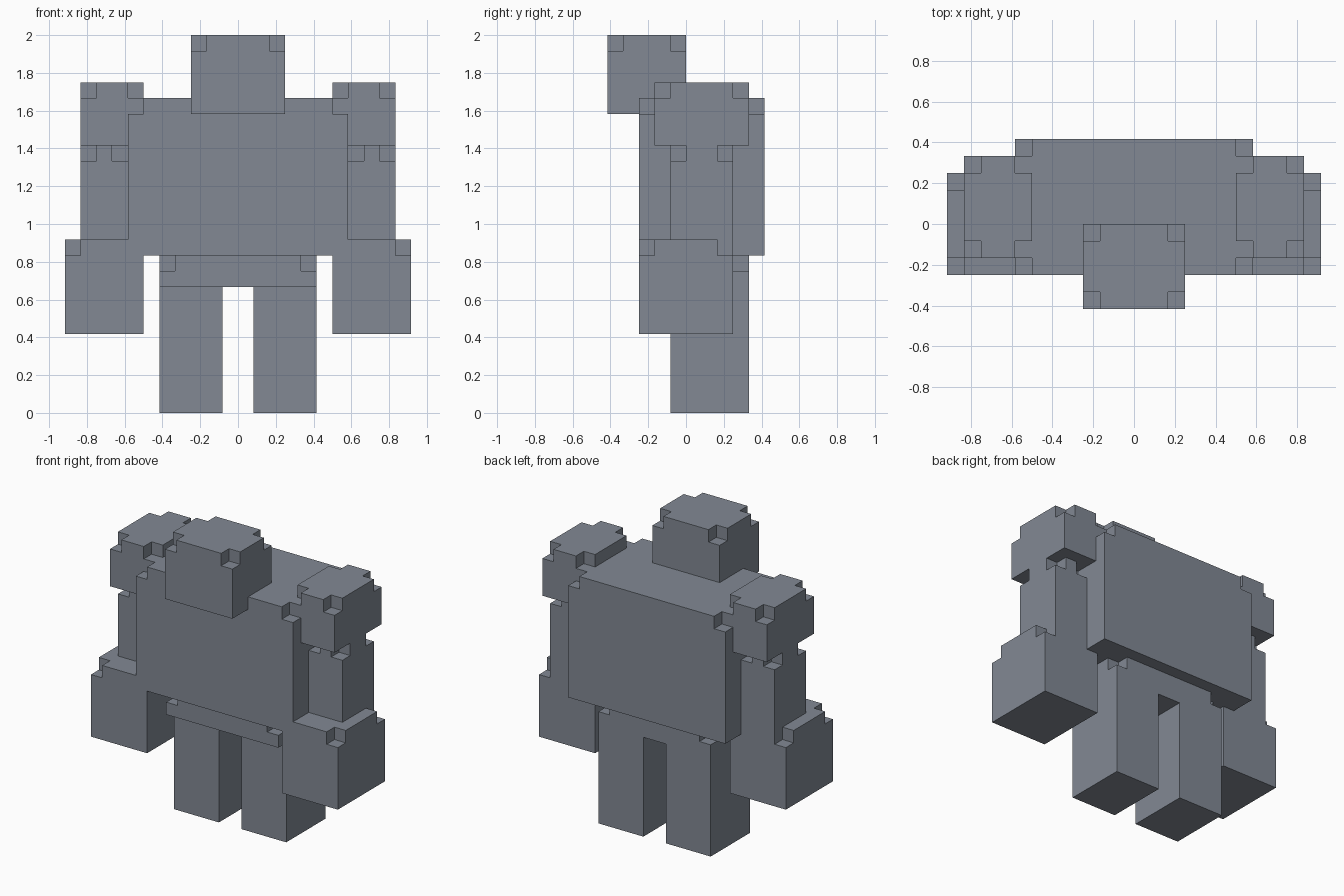
import bpy
import bmesh

if "Cube" in bpy.data.objects:
    bpy.data.objects.remove(bpy.data.objects["Cube"], do_unlink=True)

U = 1 / 12  # size of one block

# Single flat colour
grey = bpy.data.materials.new("slate_grey")
grey.use_nodes = True
COLOUR = (0.223, 0.25, 0.296, 1)
grey.diffuse_color = COLOUR
grey.node_tree.nodes["Principled BSDF"].inputs["Base Color"].default_value = COLOUR


def block(name, x, y, z, notched=True):
    """Box given in block units; notched removes one block at each top corner."""
    (x0, x1), (y0, y1), (z0, z1) = x, y, z
    bm = bmesh.new()
    cache = {}

    def face(points):
        verts = []
        for p in points:
            if p not in cache:
                cache[p] = bm.verts.new([c * U for c in p])
            verts.append(cache[p])
        bm.faces.new(verts)

    corners = [(x0, y0), (x1, y0), (x1, y1), (x0, y1)]
    face([(*c, z0) for c in reversed(corners)])
    if not notched:
        face([(*c, z1) for c in corners])
        for i in range(4):
            c, d = corners[i], corners[(i + 1) % 4]
            face([(*c, z0), (*d, z0), (*d, z1), (*c, z1)])
    else:
        low = z1 - 1
        before, after, inner = [], [], []  # outline points around each notch
        for i, (cx, cy) in enumerate(corners):
            ix = cx + (1 if cx == x0 else -1)
            iy = cy + (1 if cy == y0 else -1)
            pair = [(cx, iy), (ix, cy)]
            if i % 2:
                pair.reverse()
            before.append(pair[0])
            after.append(pair[1])
            inner.append((ix, iy))
        top = []
        for i, c in enumerate(corners):
            a, b, q = before[i], after[i], inner[i]
            j = (i + 1) % 4
            d, e = corners[j], before[j]
            # Side wall
            face([(*c, z0), (*d, z0), (*d, low), (*e, low),
                  (*e, z1), (*b, z1), (*b, low), (*c, low)])
            # Notch floor and its two walls
            face([(*a, low), (*c, low), (*b, low), (*q, low)])
            face([(*a, low), (*q, low), (*q, z1), (*a, z1)])
            face([(*q, low), (*b, low), (*b, z1), (*q, z1)])
            top += [(*a, z1), (*q, z1), (*b, z1)]
        face(top)
    bmesh.ops.recalc_face_normals(bm, faces=bm.faces)
    mesh = bpy.data.meshes.new(name)
    bm.to_mesh(mesh)
    bm.free()
    mesh.materials.append(grey)
    obj = bpy.data.objects.new(name, mesh)
    bpy.context.collection.objects.link(obj)
    return obj


def pair(name, x, y, z, notched=True):
    """A left part and its mirrored right part."""
    block("left_" + name, x, y, z, notched)
    block("right_" + name, (-x[1], -x[0]), y, z, notched)


# Body
block("head", (-3, 3), (-5, 0), (19, 24))
block("torso", (-7, 7), (-3, 5), (10, 20))
block("hips", (-5, 5), (-2, 4), (8, 10))

# Limbs
pair("shoulder", (6, 10), (-2, 4), (17, 21))
pair("arm", (7, 10), (-1, 3), (11, 17))
pair("hand", (6, 11), (-3, 3), (5, 11))
pair("leg", (1, 5), (-1, 4), (0, 8), notched=False)
